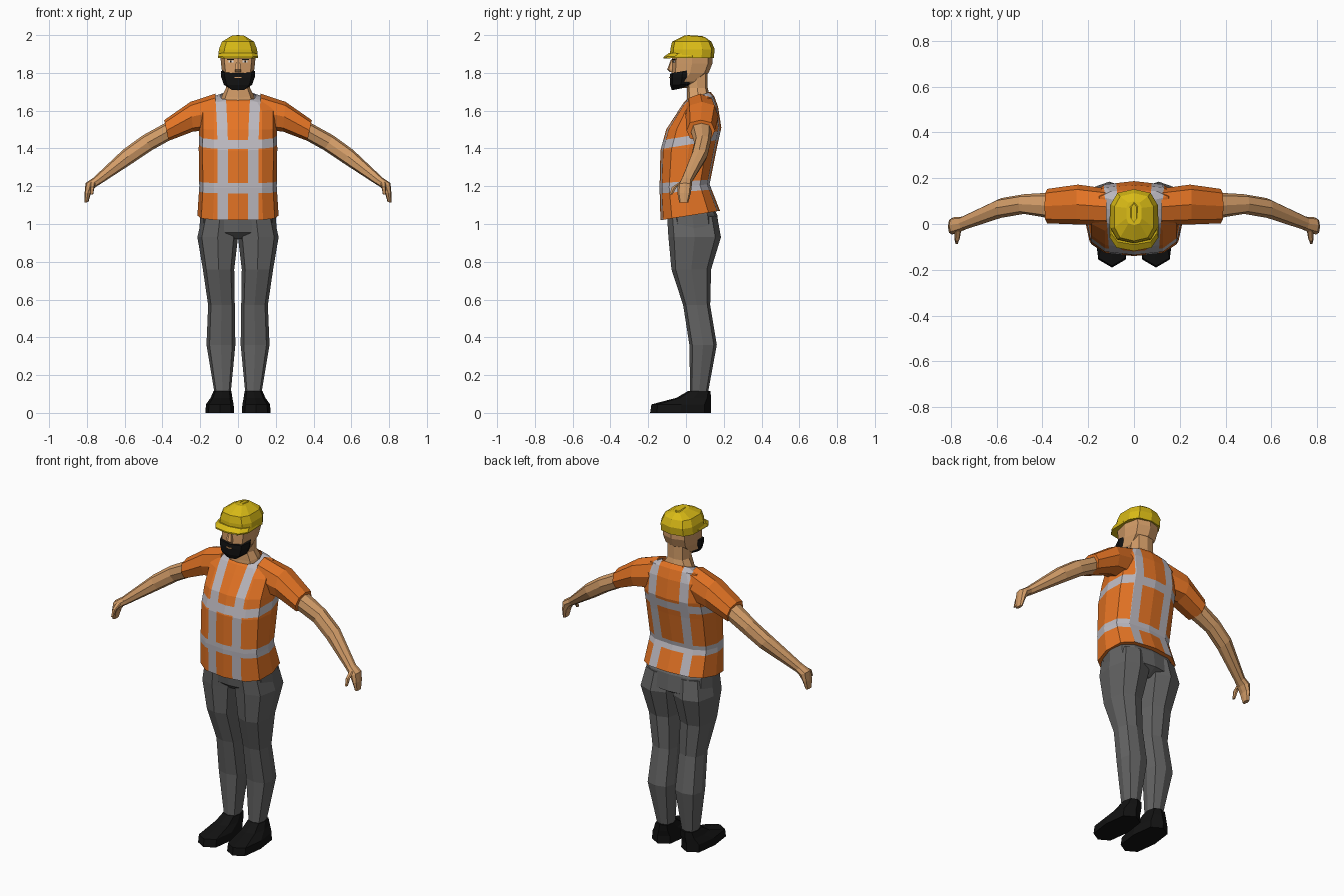
import bpy, bmesh, math
from mathutils import Vector

if "Cube" in bpy.data.objects:
    bpy.data.objects.remove(bpy.data.objects["Cube"])


def material(name, rgb):
    m = bpy.data.materials.new(name)
    m.diffuse_color = (*rgb, 1)
    m.use_nodes = True
    m.node_tree.nodes["Principled BSDF"].inputs["Base Color"].default_value = m.diffuse_color
    return m


ORANGE = material("orange cloth", (0.78, 0.175, 0.018))
SILVER = material("silver tape", (0.50, 0.48, 0.52))
GREY = material("grey trousers", (0.125, 0.125, 0.125))
BLACK = material("black", (0.006, 0.006, 0.006))
SKIN = material("skin", (0.66, 0.34, 0.14))
YELLOW = material("yellow helmet", (0.69, 0.49, 0.008))
WHITE = material("eye white", (0.8, 0.8, 0.8))


def unit(n, p=0.7):
    """Rounded-square outline, first point at the front."""
    pts = []
    for i in range(n):
        a = 2 * math.pi * i / n - math.pi / 2
        c, s = math.cos(a), math.sin(a)
        pts.append((math.copysign(abs(c) ** p, c) if abs(c) > 1e-6 else 0,
                    math.copysign(abs(s) ** p, s) if abs(s) > 1e-6 else 0))
    return pts


def flat_ring(x0, x1, yf, yb, zf, zb=None, n=8):
    """Level ring, tilted when the back height differs from the front."""
    zb = zf if zb is None else zb
    return [Vector(((x0 + x1) / 2 + u * (x1 - x0) / 2,
                    (yf + yb) / 2 + v * (yb - yf) / 2,
                    (zf + zb) / 2 + v * (zb - zf) / 2)) for u, v in unit(n)]


def limb_ring(x, y, z, rv, ry, tilt, n=8):
    """Ring across an arm; tilt in degrees turns its up direction outward."""
    t = math.radians(tilt)
    up = Vector((math.sin(t), 0, math.cos(t)))
    return [Vector((x, y, z)) + up * (v * rv) + Vector((0, u * ry, 0))
            for u, v in unit(n, 0.8)]


def loft(name, rings, mats, mirror=False, cap_start=True, cap_end=True, edit=None):
    bm = bmesh.new()
    loops = [[bm.verts.new(p) for p in r] for r in rings]
    n = len(loops[0])
    for a, b in zip(loops, loops[1:]):
        for i in range(n):
            j = (i + 1) % n
            bm.faces.new((a[i], a[j], b[j], b[i]))
    if cap_start:
        bm.faces.new(loops[0][::-1])
    if cap_end:
        bm.faces.new(loops[-1])
    bmesh.ops.recalc_face_normals(bm, faces=bm.faces)
    if edit:
        edit(bm)
    me = bpy.data.meshes.new(name)
    bm.to_mesh(me)
    bm.free()
    for m in mats:
        me.materials.append(m)
    ob = bpy.data.objects.new(name, me)
    bpy.context.collection.objects.link(ob)
    if mirror:
        ob.modifiers.new("mirror", 'MIRROR').use_mirror_merge = False
    return ob


def centred(rows, n=8):
    """Rows of half width, front y, back y, front z, back z."""
    return [flat_ring(-r[0], r[0], *r[1:], n=n) for r in rows]


def plate(name, x, y, z, w, h, mat, mirror=True, turn=0.0):
    """Thin painted detail on the face."""
    bm = bmesh.new()
    bmesh.ops.create_cube(bm, size=1)
    me = bpy.data.meshes.new(name)
    for v in bm.verts:
        dx = v.co.x * w
        v.co = Vector((x + dx, y + v.co.y * 0.008 + dx * turn, z + v.co.z * h))
    bm.to_mesh(me)
    bm.free()
    me.materials.append(mat)
    ob = bpy.data.objects.new(name, me)
    bpy.context.collection.objects.link(ob)
    if mirror:
        ob.modifiers.new("mirror", 'MIRROR').use_mirror_merge = False


# Reflective tape: cut the shirt along the tape borders, then colour by position
V_EDGES, V_K = (0.063, 0.118), 0.08
BANDS = ((1.418, 1.464, 0.16), (1.172, 1.226, 0.07))


def tape(bm):
    def cut(co, no):
        geom = bm.verts[:] + bm.edges[:] + bm.faces[:]
        bmesh.ops.bisect_plane(bm, geom=geom, plane_co=co, plane_no=no)
    for s in (-1, 1):
        for x in V_EDGES:
            cut((s * x, 0, 0), Vector((s, -V_K, 0)).normalized())
    for lo, hi, k in BANDS:
        for z in (lo, hi):
            cut((0, 0, z), Vector((0, -k, 1)).normalized())
    for f in bm.faces:
        c = f.calc_center_median()
        up = V_EDGES[0] < abs(c.x) - V_K * c.y < V_EDGES[1]
        across = any(lo < c.z - k * c.y < hi for lo, hi, k in BANDS)
        f.material_index = int((up or across) and abs(f.normal.z) < 0.95)


# Shirt
loft("shirt_body", centred([
    (0.215, -0.135, 0.18, 1.02, 1.07), (0.205, -0.14, 0.125, 1.19, 1.21),
    (0.208, -0.135, 0.165, 1.39, 1.41), (0.205, -0.105, 0.187, 1.50, 1.51),
    (0.205, -0.04, 0.17, 1.60, 1.62), (0.165, -0.01, 0.15, 1.645, 1.675),
    (0.095, 0.0, 0.13, 1.655, 1.70)], 12),
    [ORANGE, SILVER], cap_end=False, edit=tape)
loft("sleeve", [limb_ring(*r) for r in (
    (0.12, 0.075, 1.595, 0.095, 0.08, 0), (0.245, 0.085, 1.568, 0.079, 0.087, 5),
    (0.379, 0.078, 1.495, 0.056, 0.075, 12))], [ORANGE], mirror=True)

# Arms and hands
loft("arm", [limb_ring(*r) for r in (
    (0.35, 0.08, 1.502, 0.046, 0.058, 25), (0.48, 0.087, 1.43, 0.046, 0.043, 32),
    (0.58, 0.07, 1.36, 0.044, 0.043, 38), (0.755, 0.0, 1.222, 0.024, 0.03, 45))],
    [SKIN], mirror=True)
loft("hand", [limb_ring(*r) for r in (
    (0.74, 0.003, 1.234, 0.024, 0.029, 45), (0.782, -0.006, 1.205, 0.028, 0.037, 65),
    (0.795, -0.01, 1.165, 0.017, 0.036, 90), (0.802, -0.012, 1.115, 0.010, 0.024, 95))],
    [SKIN], mirror=True)
loft("thumb", [limb_ring(*r, n=6) for r in (
    (0.768, -0.02, 1.222, 0.015, 0.015, 80), (0.772, -0.062, 1.195, 0.012, 0.014, 90),
    (0.774, -0.08, 1.155, 0.007, 0.009, 90))], [SKIN], mirror=True)

# Trousers
loft("trouser_seat", centred([
    (0.10, -0.05, 0.12, 0.92), (0.205, -0.09, 0.178, 0.955),
    (0.20, -0.10, 0.165, 1.05), (0.18, -0.10, 0.13, 1.11)], 12), [GREY])
loft("trouser_leg", [flat_ring(*r) for r in (
    (0.0, 0.19, -0.10, 0.165, 1.04), (0.0, 0.215, -0.093, 0.185, 0.93),
    (0.02, 0.186, -0.077, 0.133, 0.76), (0.017, 0.158, -0.015, 0.128, 0.57),
    (0.014, 0.167, 0.018, 0.163, 0.36), (0.038, 0.125, 0.022, 0.117, 0.11))],
    [GREY], mirror=True)

# Shoes
loft("shoe", [flat_ring(*r) for r in (
    (0.02, 0.172, -0.19, 0.132, 0.0), (0.023, 0.17, -0.183, 0.132, 0.045),
    (0.03, 0.145, -0.05, 0.132, 0.08), (0.035, 0.13, 0.01, 0.13, 0.115))],
    [BLACK], mirror=True)

# Neck, head and nose
loft("neck", centred([
    (0.095, 0.0, 0.135, 1.62, 1.66), (0.085, 0.005, 0.123, 1.67, 1.69),
    (0.063, 0.005, 0.115, 1.72), (0.063, 0.0, 0.115, 1.80)]), [SKIN])
loft("head", centred([
    (0.045, -0.068, 0.01, 1.72), (0.076, -0.075, 0.06, 1.755),
    (0.084, -0.077, 0.12, 1.80), (0.09, -0.076, 0.14, 1.85),
    (0.095, -0.072, 0.14, 1.91)]), [SKIN])
loft("nose", centred([
    (0.016, -0.085, -0.06, 1.805), (0.019, -0.1, -0.06, 1.818),
    (0.009, -0.079, -0.06, 1.872)], 6), [SKIN])

# Beard and mouth
loft("beard", centred([
    (0.042, -0.075, 0.01, 1.708, 1.725), (0.075, -0.084, 0.03, 1.735, 1.74),
    (0.089, -0.086, 0.045, 1.775, 1.78), (0.091, -0.083, 0.045, 1.797, 1.82)]), [BLACK])
plate("mouth", 0, -0.085, 1.776, 0.036, 0.006, SKIN, mirror=False)

# Eyes and brows
plate("eye", 0.038, -0.064, 1.86, 0.026, 0.010, WHITE, turn=0.35)
plate("pupil", 0.038, -0.066, 1.86, 0.009, 0.010, BLACK, turn=0.35)
plate("brow", 0.040, -0.065, 1.871, 0.036, 0.006, BLACK, turn=0.35)

# Hard hat
loft("helmet_dome", centred([
    (0.108, -0.085, 0.147, 1.88), (0.105, -0.083, 0.152, 1.925),
    (0.088, -0.074, 0.135, 1.965), (0.035, -0.005, 0.10, 1.999, 1.99)], 10), [YELLOW])
loft("helmet_brim", centred([
    (0.108, -0.118, 0.09, 1.877, 1.88), (0.11, -0.118, 0.09, 1.885, 1.89),
    (0.104, -0.09, 0.09, 1.905, 1.90)], 10), [YELLOW])
# Raised top of the hat
loft("helmet_crown", centred([
    (0.03, -0.02, 0.10, 1.985), (0.012, 0.01, 0.09, 2.0, 1.995)], 6), [YELLOW])
